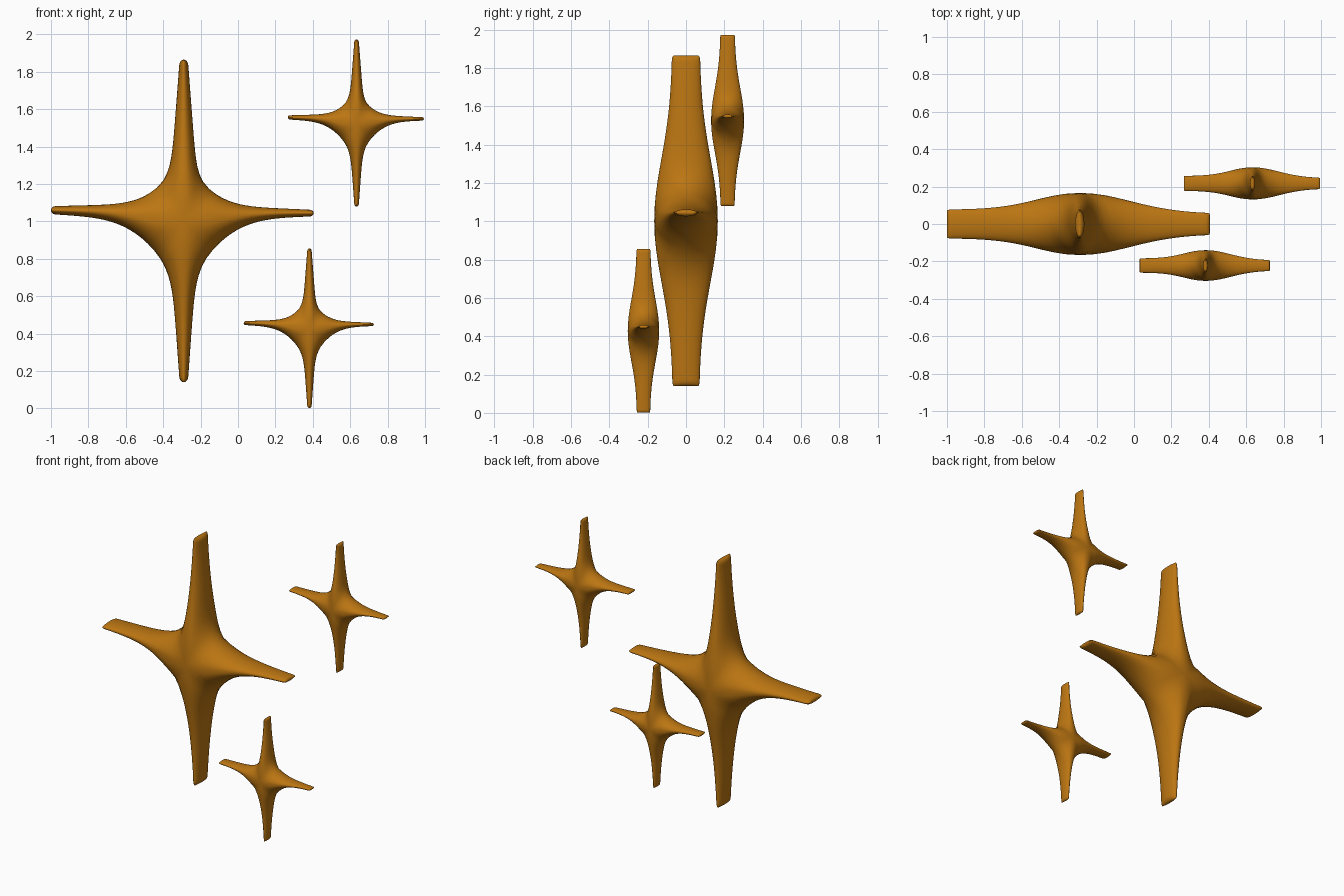
import bpy, bmesh, math
from mathutils import Vector

cube = bpy.data.objects.get("Cube")
if cube:
    bpy.data.objects.remove(cube, do_unlink=True)

amber = bpy.data.materials.new("amber")
amber.use_nodes = True
amber.diffuse_color = (0.50, 0.18, 0.006, 1)
amber.node_tree.nodes["Principled BSDF"].inputs["Base Color"].default_value = amber.diffuse_color

CORE_DEPTH = 0.166
CORE = 0.15
# Arm: length, root half-width, tip half-width, tip depth, depth falloff
ARMS = {
    "left": (0.695, 0.042, 0.017, 0.055, 0.55),
    "right": (0.71, 0.048, 0.021, 0.077, 0.45),
    "up": (0.863, 0.075, 0.022, 0.071, 0.53),
    "down": (0.862, 0.072, 0.022, 0.068, 0.53),
}
# Quadrant: horizontal arm, vertical arm, x sign, z sign, crotch position
QUADRANTS = [
    ("left", "up", 1, 1, 0.135, 0.165),
    ("right", "up", -1, 1, 0.145, 0.165),
    ("left", "down", 1, -1, 0.155, 0.165),
    ("right", "down", -1, -1, 0.16, 0.17),
]
STEPS, AROUND = 26, 16


def arm_rows(arm, along, across):
    """Rows from crotch to tip: ridge distance, edge distance, half-width, half-depth."""
    length, root, tip, tip_depth, falloff = ARMS[arm]
    rows = []
    for i in range(STEPS + 1):
        s = math.sin(math.pi / 2 * i / STEPS)
        # Flare meets the neighbouring arm along the diagonal
        power = (length - along - root + tip) / (across - root)
        width = root + (tip - root) * s + (across - root) * (1 - s) ** power
        end = max(0, (s - 0.96) / 0.04)
        cap = math.sqrt(max(0, 1 - end * end))
        ridge = CORE + (length - CORE) * s - CORE * (1 - s) ** 4
        bulge = math.exp(-(ridge / length / falloff) ** 2)
        depth = tip_depth + (CORE_DEPTH - tip_depth) * bulge
        rows.append((ridge, along + (length - along) * s, width * cap,
                     depth * (0.88 + 0.12 * cap)))
    return rows


def make_star(name, centre, scale):
    bm = bmesh.new()
    for horizontal, vertical, sx, sz, cx, cz in QUADRANTS:
        # Ridge point, silhouette point and depth from one tip to the next
        sections = [((r, 0), (e, w), d)
                    for r, e, w, d in reversed(arm_rows(horizontal, cx, cz))]
        sections += [((0, r), (w, e), d)
                     for r, e, w, d in arm_rows(vertical, cz, cx)[1:]]
        grid = []
        for ridge, edge, depth in sections:
            row = []
            for j in range(AROUND + 1):
                a = math.pi * (j / AROUND - 0.5)
                out = math.cos(a)
                x = sx * (ridge[0] + (edge[0] - ridge[0]) * out)
                z = sz * (ridge[1] + (edge[1] - ridge[1]) * out)
                # Side arms sit a little high and tilt slightly
                z += 0.05 * (1 - math.exp(-(x / 0.3) ** 2)) - 0.011 * x
                p = Vector((x, depth * math.sin(a), z))
                row.append(bm.verts.new(p * scale + Vector(centre)))
            grid.append(row)
        for lower, upper in zip(grid, grid[1:]):
            for j in range(AROUND):
                bm.faces.new((lower[j], lower[j + 1], upper[j + 1], upper[j]))
    bmesh.ops.remove_doubles(bm, verts=bm.verts, dist=0.0002)
    bmesh.ops.recalc_face_normals(bm, faces=bm.faces)
    for face in bm.faces:
        face.smooth = True
    mesh = bpy.data.meshes.new(name)
    bm.to_mesh(mesh)
    bm.free()
    mesh.materials.append(amber)
    star = bpy.data.objects.new(name, mesh)
    bpy.context.collection.objects.link(star)


make_star("large_star", (-0.29, 0, 1.002), 1)
make_star("upper_small_star", (0.634, 0.217, 1.526), 0.518)
make_star("lower_small_star", (0.382, -0.222, 0.428), 0.495)
